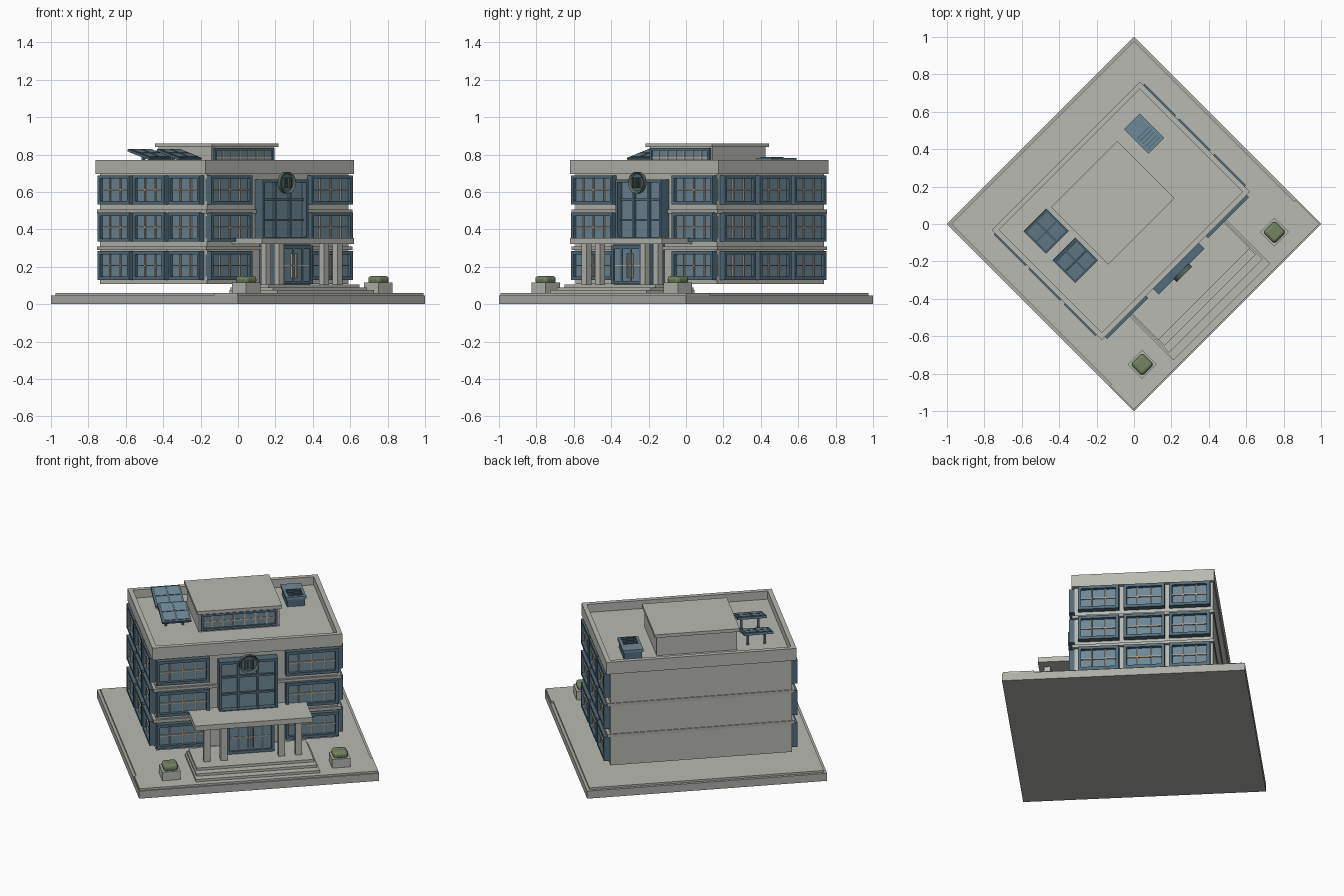
import bpy, bmesh, math
from mathutils import Matrix, Vector

if "Cube" in bpy.data.objects:
    bpy.data.objects.remove(bpy.data.objects["Cube"])

ROT = Matrix.Rotation(math.radians(45), 4, 'Z')   # the whole site is turned 45 degrees


def material(name, r, g, b):
    m = bpy.data.materials.new(name)
    m.diffuse_color = (r, g, b, 1)
    m.use_nodes = True
    m.node_tree.nodes["Principled BSDF"].inputs["Base Color"].default_value = m.diffuse_color
    return m


CONCRETE = material("concrete", 0.48, 0.49, 0.44)
TRIM = material("trim_grey", 0.42, 0.42, 0.39)
FRAME = material("frame_blue", 0.085, 0.15, 0.20)
GLASS = material("glass_blue", 0.155, 0.25, 0.31)
BAR = material("beige_bar", 0.50, 0.41, 0.32)
LEAF = material("leaf_green", 0.17, 0.23, 0.12)
EMBLEM = material("emblem_olive", 0.10, 0.14, 0.11)


def finish(name, bm, mats):
    mesh = bpy.data.meshes.new(name)
    bmesh.ops.recalc_face_normals(bm, faces=bm.faces)
    bm.to_mesh(mesh)
    bm.free()
    for m in mats:
        mesh.materials.append(m)
    ob = bpy.data.objects.new(name, mesh)
    ob.matrix_world = ROT
    bpy.context.collection.objects.link(ob)
    return ob


def add_box(bm, x0, x1, y0, y1, z0, z1, index=0, tilt=None):
    mat = Matrix.Translation(((x0 + x1) / 2, (y0 + y1) / 2, (z0 + z1) / 2))
    size = (abs(x1 - x0), abs(y1 - y0), z1 - z0, 1)
    mat = mat @ Matrix.Diagonal(size)
    if tilt:
        mat = tilt @ mat
    for v in bmesh.ops.create_cube(bm, size=1, matrix=mat)["verts"]:
        for f in v.link_faces:
            f.material_index = index


def part(name, boxes, mats, tilt=None):
    """Object made of boxes (x0, x1, y0, y1, z0, z1[, material index])."""
    bm = bmesh.new()
    for b in boxes:
        add_box(bm, *b, tilt=tilt)
    return finish(name, bm, mats)


# facade mappings: a runs along the wall, d points outward
def front(plane):
    return lambda a0, a1, d0, d1, z0, z1, i: (a0, a1, plane - d1, plane - d0, z0, z1, i)


def side(s, plane):
    return lambda a0, a1, d0, d1, z0, z1, i: (*sorted((s * (plane + d0), s * (plane + d1))), a0, a1, z0, z1, i)


def glazing(face, a, z, w, h, cols, rows, depth=0.033, t=0.018, bar_ids=2):
    """Frame ring, glass pane and thin bars; indices: 0 frame, 1 glass, 2 beige."""
    a0, a1, z0, z1 = a - w / 2, a + w / 2, z - h / 2, z + h / 2
    out = [face(a0, a1, -0.01, depth, z0, z0 + t, 0), face(a0, a1, -0.01, depth, z1 - t, z1, 0),
           face(a0, a0 + t, -0.01, depth, z0 + t, z1 - t, 0), face(a1 - t, a1, -0.01, depth, z0 + t, z1 - t, 0),
           face(a0 + t, a1 - t, -0.01, depth * 0.45, z0 + t, z1 - t, 1)]
    b = 0.0035 if bar_ids == 2 else 0.006
    for c in range(1, cols):
        p = a0 + w * c / cols
        out.append(face(p - b, p + b, 0, depth * 0.7, z0 + t, z1 - t, bar_ids))
    for r in range(1, rows):
        p = z0 + h * r / rows
        out.append(face(a0 + t, a1 - t, 0, depth * 0.65, p - b, p + b, bar_ids))
    return out


GLAZE = [FRAME, GLASS, BAR]

# site slab and paving
part("base_slab", [(-.707, .707, -.707, .707, 0, .048)], [TRIM])
part("paving", [(-.69, .69, -.52, .69, .048, .06)], [CONCRETE])
part("sidewalk", [(-.703, .703, -.70, -.52, .048, .06)], [CONCRETE])

# entrance steps and landing
part("entrance_steps", [(-.365, .365, -.665, -.30, .06, .075),
                        (-.355, .355, -.62, -.30, .075, .09),
                        (-.345, .345, -.575, -.30, .09, .106)], [CONCRETE])

# storeys with ledges between them
for n in range(3):
    z = .108 + .197 * n
    part(f"storey_{n + 1}", [(-.535, .535, -.30, .508, z, z + .197)], [CONCRETE])
for n in (1, 2):
    z = .100 + .197 * n
    part(f"floor_ledge_{n}", [(-.553, .553, -.314, .513, z - .008, z + .012)], [TRIM])

# roof deck and parapet
part("roof_deck", [(-.54, .54, -.30, .50, .695, .72)], [CONCRETE])
part("parapet", [(-.56, .56, -.316, -.288, .695, .772), (-.56, .56, .488, .516, .695, .772),
                 (-.56, -.532, -.288, .488, .695, .772), (.532, .56, -.288, .488, .695, .772)], [CONCRETE])

# windows on the front and both sides
levels = (.207, .412, .612)
boxes = []
for z in levels:
    for s in (-1, 1):
        boxes += glazing(front(-.30), s * .38, z, .31, .155, 4, 2)
part("front_windows", boxes, GLAZE)
for s, label in ((-1, "left"), (1, "right")):
    boxes = []
    for z in levels:
        for a in (.372, .108, -.158):
            boxes += glazing(side(s, .535), a, z, .238, .155, 3, 2, depth=.035)
    part(f"{label}_windows", boxes, GLAZE)

# tall stair window and entrance vestibule with doors
part("stair_window", glazing(front(-.30), 0, .505, .345, .325, 3, 3, depth=.06, t=.016, bar_ids=0), GLAZE)
part("vestibule", [(-.137, .137, -.41, -.29, .106, .325)], [FRAME])
doors = glazing(front(-.41), 0, .21, .28, .206, 4, 1, depth=.016, bar_ids=0)
doors += [front(-.41)(s * .016 - .003, s * .016 + .003, 0, .02, .14, .27, 2) for s in (-1, 1)]
doors.append(front(-.41)(-.12, .12, 0, .012, .205, .211, 2))
part("entrance_doors", doors, GLAZE)

# canopy on four posts
part("canopy", [(-.347, .347, -.53, -.295, .322, .354)], [CONCRETE])
part("canopy_posts", [(u - .019, u + .019, -.50, -.462, .10, .325) for u in (-.27, -.17, .17, .27)], [CONCRETE])

# round emblem: disc, raised ring and upright bars
bm = bmesh.new()
stand = Matrix.Translation((0, -.368, .65)) @ Matrix.Rotation(math.pi / 2, 4, 'X')
bmesh.ops.create_cone(bm, cap_ends=True, segments=24, radius1=.058, radius2=.058, depth=.024, matrix=stand)
cap = min(bm.faces, key=lambda f: f.calc_center_median().y)
bmesh.ops.inset_region(bm, faces=[cap], thickness=.012)
for v in cap.verts:
    v.co.y += .010
cap.material_index = 1
for u in (-.024, -.008, .008, .024):
    add_box(bm, u - .004, u + .004, -.38, -.365, .622, .678, 0)
finish("round_emblem", bm, [EMBLEM, FRAME])

# rooftop penthouse
part("penthouse_walls", [(-.237, .237, -.035, .365, .715, .842)], [CONCRETE])
part("penthouse_roof", [(-.25, .25, -.055, .378, .84, .86)], [CONCRETE])
part("penthouse_window", glazing(front(-.035), 0, .784, .45, .105, 7, 2, depth=.016, t=.014), GLAZE)

# tilted solar panels on posts
for n, v in enumerate((.085, .305)):
    tilt = Matrix.Translation((-.36, v, .80)) @ Matrix.Rotation(math.radians(16), 4, 'X')
    boxes = [(-.086, .086, -.087, .087, -.007, .007, 0)]
    for cx in (-.039, .039):
        for cy in (-.039, .039):
            boxes.append((cx - .034, cx + .034, cy - .034, cy + .034, 0, .010, 1))
    part(f"solar_panel_{n + 1}", boxes, [FRAME, GLASS], tilt)
    part(f"solar_posts_{n + 1}", [(-.36 + s * .05 - .007, -.36 + s * .05 + .007, v - .007, v + .007, .715, .80)
                                  for s in (-1, 1)], [FRAME])

# cooling unit with a slotted top
unit = [(.327, .433, .216, .39, .715, .772, 0), (.32, .44, .21, .396, .766, .783, 1)]
unit += [(.335, .425, y - .003, y + .003, .78, .787, 2) for y in (.23, .25, .27, .29, .31)]
part("cooling_unit", unit, [FRAME, GLASS, FRAME])

# planters with rounded shrubs
for s, label in ((-1, "left"), (1, "right")):
    part(f"{label}_planter", [(s * .50 - .054, s * .50 + .054, -.616, -.508, .058, .115)], [CONCRETE])
    shrub = part(f"{label}_shrub", [(s * .50 - .044, s * .50 + .044, -.606, -.518, .108, .152)], [LEAF])
    bev = shrub.modifiers.new("round", 'BEVEL')
    bev.width, bev.segments = .018, 3
